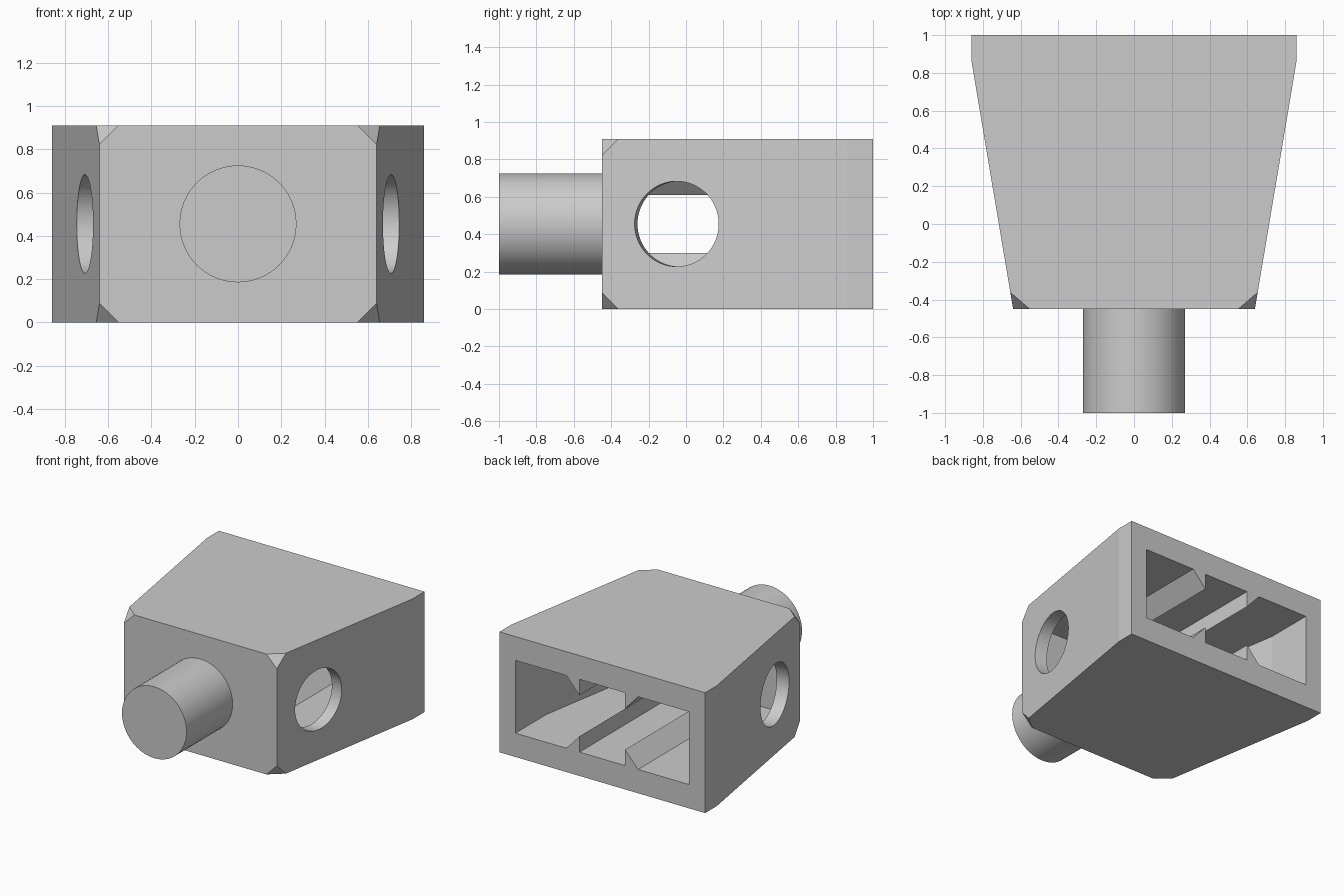
import bpy, bmesh, math
from mathutils import Matrix, Vector

cube = bpy.data.objects.get("Cube")
if cube:
    bpy.data.objects.remove(cube, do_unlink=True)

HEIGHT, MID = 0.91, 0.455
FRONT, BACK, BEND = -0.45, 1.0, 0.86
SLOPE = (0.86 - 0.64) / (BEND - FRONT)     # side wall taper

grey = bpy.data.materials.new("plain grey")
grey.use_nodes = True
colour = (0.6, 0.6, 0.6, 1)
grey.diffuse_color = colour
grey.node_tree.nodes["Principled BSDF"].inputs["Base Color"].default_value = colour


def to_object(name, bm):
    bmesh.ops.recalc_face_normals(bm, faces=bm.faces[:])
    mesh = bpy.data.meshes.new(name)
    bm.to_mesh(mesh)
    bm.free()
    mesh.materials.append(grey)
    obj = bpy.data.objects.new(name, mesh)
    bpy.context.collection.objects.link(obj)
    return obj


def prism(points, offset):
    """Extrude a closed outline of 3D points along an offset."""
    bm = bmesh.new()
    face = bm.faces.new([bm.verts.new(p) for p in points])
    new = bmesh.ops.extrude_face_region(bm, geom=[face], use_keep_orig=True)["geom"]
    bmesh.ops.translate(bm, vec=offset, verts=[v for v in new if isinstance(v, bmesh.types.BMVert)])
    return bm


def plan(half, z):
    """Mirror a right-hand half outline across x = 0."""
    return [(x, y, z) for x, y in half] + [(-x, y, z) for x, y in reversed(half)]


def cylinder(name, radius, length, centre, axis):
    bm = bmesh.new()
    turn = Vector(axis).to_track_quat("Z", "Y").to_matrix().to_4x4()
    bmesh.ops.create_cone(bm, cap_ends=True, segments=64, radius1=radius, radius2=radius,
                          depth=length, matrix=Matrix.Translation(centre) @ turn)
    return to_object(name, bm)


def subtract(target, cutter):
    cutter.hide_render = True
    mod = target.modifiers.new("cut", "BOOLEAN")
    mod.operation, mod.solver, mod.object = "DIFFERENCE", "EXACT", cutter
    bpy.context.view_layer.objects.active = target
    bpy.ops.object.modifier_apply(modifier=mod.name)
    bpy.data.objects.remove(cutter, do_unlink=True)


def smooth(obj, degrees):
    bpy.ops.object.select_all(action="DESELECT")
    obj.select_set(True)
    bpy.context.view_layer.objects.active = obj
    bpy.ops.object.shade_smooth_by_angle(angle=math.radians(degrees))


# Tapered body
bm = prism(plan([(0.64, FRONT), (0.86, BEND), (0.86, BACK)], 0), (0, 0, HEIGHT))

# Small corner cuts on the front face
CUT = 0.088
for sx in (-1, 1):
    for z, sz in ((0, -1), (HEIGHT, 1)):
        a = Vector((sx * (0.64 - CUT), FRONT, z))
        b = Vector((sx * (0.64 + CUT * SLOPE), FRONT + CUT, z))
        c = Vector((sx * 0.64, FRONT, z - sz * CUT))
        normal = (b - a).cross(c - a).normalized()
        if normal.dot(Vector((sx, -1, sz))) < 0:
            normal.negate()
        cut = bmesh.ops.bisect_plane(bm, geom=bm.verts[:] + bm.edges[:] + bm.faces[:],
                                     plane_co=a, plane_no=normal, clear_outer=True)
        rim = [e for e in cut["geom_cut"] if isinstance(e, bmesh.types.BMEdge)]
        bmesh.ops.contextual_create(bm, geom=rim)
body = to_object("body", bm)

# Cavity open at the back, with triangular ribs left on floor and ceiling
FLOOR, RIB_TOP, INNER_FRONT, INNER_BEND = 0.18, 0.3, -0.32, 0.63
inner = 0.726
half = [(inner - SLOPE * (INNER_BEND - INNER_FRONT), INNER_FRONT),
        (inner, INNER_BEND), (inner, BACK + 0.1)]
cavity = to_object("cavity_cutter", prism(plan(half, FLOOR), (0, 0, HEIGHT - 2 * FLOOR)))
for sx in (-1, 1):
    for flip in (False, True):
        section = [(0.19, 0.1), (0.19, RIB_TOP), (0.3, FLOOR), (0.3, 0.1)]
        points = [(sx * x, -0.5, HEIGHT - z if flip else z) for x, z in section]
        subtract(cavity, to_object("rib_cutter", prism(points, (0, 1.8, 0))))
subtract(body, cavity)

# Round holes square to the slanted side walls
HOLE_Y = -0.05
for sx in (-1, 1):
    x = 0.64 + SLOPE * (HOLE_Y - FRONT)
    subtract(body, cylinder("hole_cutter", 0.228, 0.36, (sx * x, HOLE_Y, MID), (sx, -SLOPE, 0)))
smooth(body, 8)

# Round peg on the front
peg = cylinder("front_peg", 0.27, FRONT + 1, (0, (FRONT - 1) / 2, MID), (0, -1, 0))
smooth(peg, 30)
